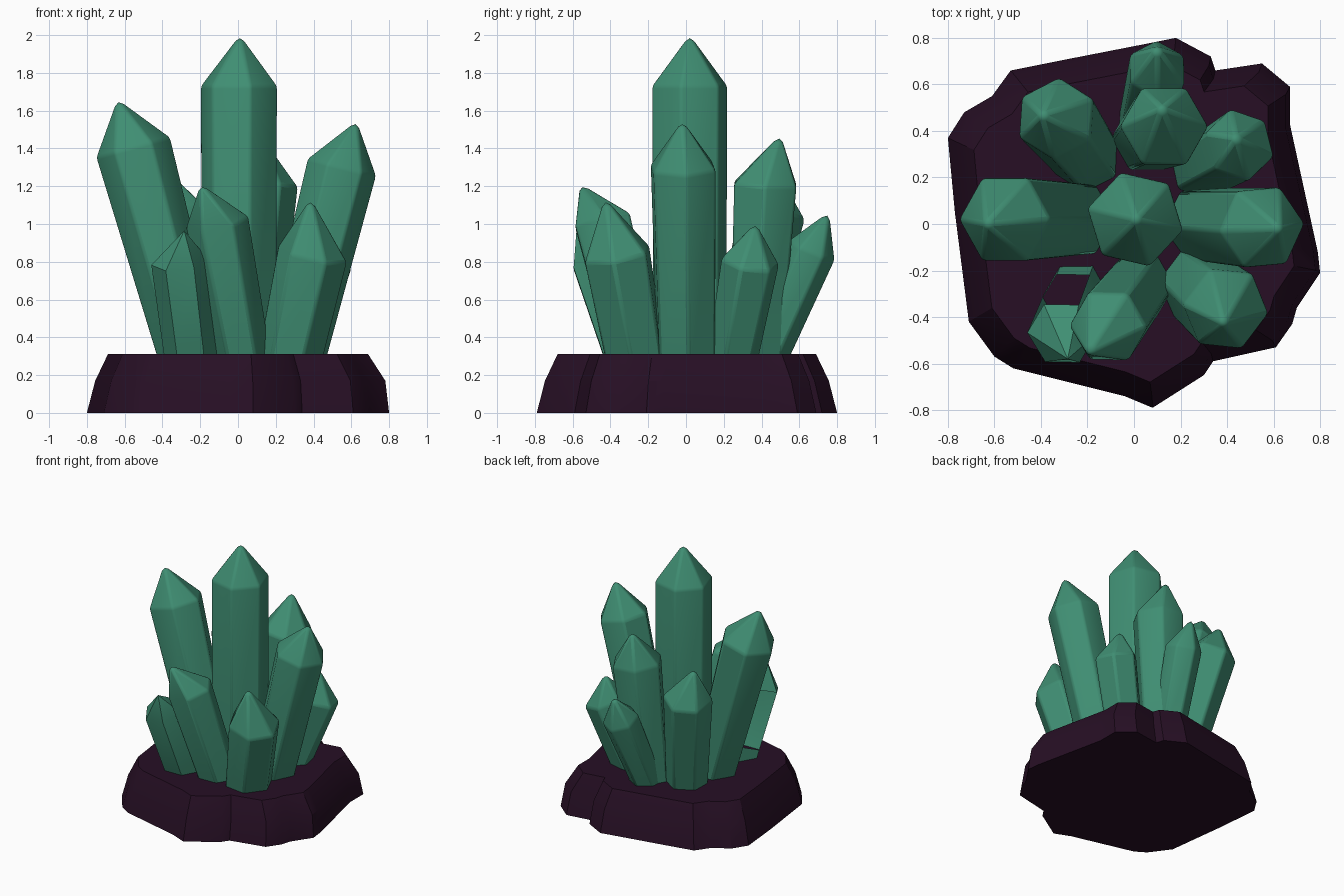
import bpy, bmesh, math
from mathutils import Vector

if "Cube" in bpy.data.objects:
    bpy.data.objects.remove(bpy.data.objects["Cube"])


def material(name, rgb):
    m = bpy.data.materials.new(name)
    m.diffuse_color = (*rgb, 1)
    m.use_nodes = True
    m.node_tree.nodes["Principled BSDF"].inputs["Base Color"].default_value = m.diffuse_color
    return m


green = material("crystal green", (0.05, 0.27, 0.17))
purple = material("dark purple rock", (0.02, 0.0048, 0.018))


def finish(name, bm, mat, bevel, angle):
    bmesh.ops.recalc_face_normals(bm, faces=bm.faces)
    return_faces = [f for f in bm.faces]
    me = bpy.data.meshes.new(name)
    bm.to_mesh(me)
    bm.free()
    me.materials.append(mat)
    ob = bpy.data.objects.new(name, me)
    bpy.context.collection.objects.link(ob)
    if bevel:
        b = ob.modifiers.new("soft edges", 'BEVEL')
        b.width = bevel
        b.segments = 2
        b.limit_method = 'ANGLE'
        b.angle_limit = math.radians(20)
    bpy.ops.object.select_all(action='DESELECT')
    ob.select_set(True)
    bpy.context.view_layer.objects.active = ob
    bpy.ops.object.shade_smooth_by_angle(angle=math.radians(angle))
    return ob


def bridge(bm, a, b):
    n = len(a)
    for i in range(n):
        bm.faces.new((a[i], a[(i + 1) % n], b[(i + 1) % n], b[i]))


def crystal(name, base, shoulder, tip, r0, r1, phase, broken=False):
    """Tapered six-sided prism with a pointed cap."""
    bm = bmesh.new()
    base, shoulder, tip = Vector(base), Vector(shoulder), Vector(tip)
    # run the shaft a little way down into the rock
    axis = shoulder - base
    base = base - axis * (0.06 / axis.z)
    rot = Vector((0, 0, 1)).rotation_difference(shoulder - base)
    rings = []
    for t in ((0, 0.25, 1) if broken else (0, 1)):
        c, r = base.lerp(shoulder, t), r0 + (r1 - r0) * t
        ring = []
        for k in range(6):
            a = math.radians(phase + 60 * k)
            ring.append(bm.verts.new(c + rot @ Vector((r * math.cos(a), r * math.sin(a), 0))))
        rings.append(ring)
    for a, b in zip(rings, rings[1:]):
        bridge(bm, a, b)
    bm.faces.new(rings[0][::-1])
    top = bm.verts.new(tip)
    for k in range(6):
        bm.faces.new((rings[-1][k], rings[-1][(k + 1) % 6], top))
    if broken:
        # open back of the small shard, above its collar
        bmesh.ops.recalc_face_normals(bm, faces=bm.faces)
        away = Vector((-0.5, 0.87, 0))
        limit = rings[1][0].co.z
        gone = [f for f in bm.faces if f.normal.dot(away) > 0.5
                and f.calc_center_median().z > limit + 0.05]
        bmesh.ops.delete(bm, geom=gone, context='FACES')
    finish(name, bm, green, 0 if broken else 0.014, 35)


# crystals: base centre on the rock, shoulder centre, tip, radii, rotation
crystal("centre_crystal", (0.005, 0.02, .31), (0.005, 0.02, 1.73), (0.01, 0.02, 2.005), .205, .21, 47)
crystal("left_crystal", (-.255, .02, .31), (-.555, .02, 1.405), (-.64, .0, 1.665), .17, .205, 0)
crystal("right_crystal", (.30, 0, .31), (.55, -.015, 1.30), (.63, -.02, 1.55), .17, .19, 5)
crystal("front_left_crystal", (.02, -.27, .31), (-.11, -.44, 1.01), (-.20, -.56, 1.215), .15, .17, 0)
crystal("front_right_crystal", (.28, -.27, .31), (.395, -.365, .84), (.385, -.43, 1.14), .17, .19, -7)
crystal("small_front_shard", (-.25, -.31, .31), (-.31, -.47, .80), (-.285, -.58, .965), .14, .15, 0, True)
crystal("back_left_crystal", (-.21, .29, .31), (-.335, .455, 1.06), (-.40, .47, 1.31), .15, .18, 27)
crystal("back_crystal", (.06, .37, .31), (.13, .42, 1.21), (.12, .50, 1.475), .155, .19, 0)
crystal("far_back_crystal", (.04, .43, .31), (.10, .665, .86), (.10, .76, 1.07), .115, .135, 30)
crystal("back_right_crystal", (.30, .25, .31), (.455, .34, .80), (.44, .37, 1.01), .14, .16, 43)

# rock base: irregular outline narrowing to a flat top
outline = [(.08, -.79), (.30, -.65), (.34, -.59), (.61, -.53), (.68, -.43), (.70, -.36),
           (.80, -.21), (.79, -.12), (.67, .43), (.67, .59), (.55, .69), (.35, .66),
           (.33, .72), (.18, .80), (.08, .78), (-.33, .70), (-.53, .66), (-.61, .55),
           (-.73, .48), (-.80, .37), (-.77, .05), (-.71, -.42), (-.60, -.57),
           (-.52, -.62), (-.04, -.74)]
bm = bmesh.new()
rings = []
for z, s in ((0, 1), (.17, .945), (.312, .86)):
    bulge = 0.03 if z == .17 else 0
    rings.append([bm.verts.new((x * (s + (bulge if x > 0 else 0)), y * s, z)) for x, y in outline])
for a, b in zip(rings, rings[1:]):
    bridge(bm, a, b)
bm.faces.new(rings[0][::-1])
bm.faces.new(rings[-1])
finish("rock_base", bm, purple, 0, 25)
